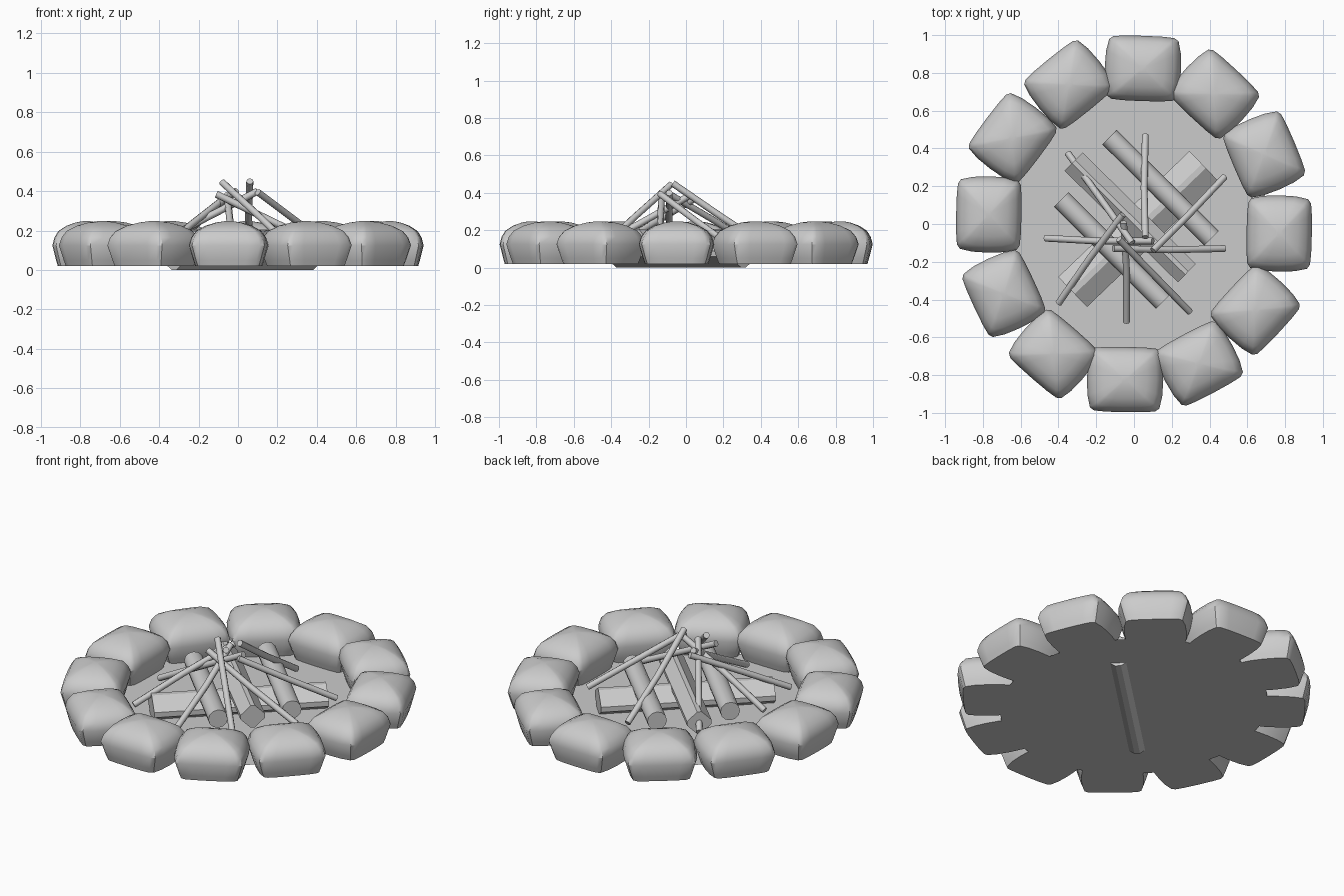
import bpy, bmesh, math, random
from mathutils import Vector, Matrix

if "Cube" in bpy.data.objects:
    bpy.data.objects.remove(bpy.data.objects["Cube"])

random.seed(4)


def make(name, bm, smooth=None):
    bmesh.ops.recalc_face_normals(bm, faces=bm.faces)
    me = bpy.data.meshes.new(name)
    bm.to_mesh(me)
    bm.free()
    ob = bpy.data.objects.new(name, me)
    bpy.context.collection.objects.link(ob)
    if smooth:
        bpy.ops.object.select_all(action='DESELECT')
        ob.select_set(True)
        bpy.context.view_layer.objects.active = ob
        bpy.ops.object.shade_smooth_by_angle(angle=math.radians(smooth))
    return ob


def loft(bm, rings):
    loops = [[bm.verts.new(p) for p in r] for r in rings]
    n = len(loops[0])
    for a, b in zip(loops, loops[1:]):
        for i in range(n):
            j = (i + 1) % n
            bm.faces.new((a[i], a[j], b[j], b[i]))
    bm.faces.new(loops[0][::-1])
    bm.faces.new(loops[-1])


def sweep(name, pts, section, smooth=None):
    # section (sideways, up) carried along the points
    pts = [Vector(p) for p in pts]
    d = (pts[-1] - pts[0]).normalized()
    side = d.cross(Vector((0, 0, 1))).normalized()
    up = side.cross(d)
    bm = bmesh.new()
    loft(bm, [[p + side * u + up * v for u, v in section] for p in pts])
    return make(name, bm, smooth)


def circle(r, n):
    return [(r * math.cos(math.tau * i / n), r * math.sin(math.tau * i / n)) for i in range(n)]


def split_section(w, h, c):
    # square standing on its edge with chamfered corners
    return [(w, -c), (w, c), (c, h), (-c, h), (-w, c), (-w, -c), (-c, -h), (c, -h)]


# ring of twelve stones: bowed square outline stacked into a low dome
quarter = [(1, 0), (0.99, 0.5), (0.96, 0.8), (0.87, 0.91), (0.5, 0.98), (0, 1)]
half = quarter + [(-x, y) for x, y in quarter[-2::-1]]
outline = half + [(x, -y) for x, y in half[-2:0:-1]]
profile = [(0.02, 0.84), (0.05, 0.89), (0.125, 1.0), (0.165, 0.94), (0.198, 0.82), (0.225, 0.58), (0.241, 0.32), (0.248, 0.1)]
facing = [88, 47, 23, -1, -43, -62, -91, -131, -155, -181, -217, -231]
for k in range(12):
    a = math.radians(86.5 - 30 * k)
    rot = Matrix.Rotation(math.radians(facing[k]), 3, 'Z')
    centre = Vector((0.77 * math.cos(a), 0.825 * math.sin(a), 0))
    rings = [[centre + rot @ Vector((0.173 * s * x, 0.202 * s * y, z)) for x, y in outline]
             for z, s in profile]
    bm = bmesh.new()
    loft(bm, rings)
    make(f"stone_{k + 1}", bm, 35)

# ash bed
bm = bmesh.new()
bm.faces.new([bm.verts.new((x * 0.71, y * 0.76, 0.018)) for x, y in circle(1, 36)])
make("ash_bed", bm)

# split beams
sweep("base_beam", [(-0.325, -0.36, 0.075), (0.37, 0.307, 0.075)], split_section(0.11, 0.075, 0.015))
sweep("middle_beam", [(-0.32, 0.33, 0.14), (0.28, -0.26, 0.14)], split_section(0.068, 0.066, 0.012))

# round logs
for i, (p, q) in enumerate([((-0.13, 0.46, 0.15), (0.41, -0.075, 0.145)),
                            ((-0.385, 0.13, 0.15), (0.155, -0.41, 0.15))]):
    sweep(f"round_log_{i + 1}", [p, q], circle(0.054, 12), 40)

# kindling sticks leaning together
sticks = [((-0.47, -0.075, 0.10), (0.10, -0.09, 0.40)),
          ((0.48, -0.13, 0.10), (-0.11, -0.13, 0.385)),
          ((-0.40, -0.42, 0.09), (-0.06, 0.05, 0.37)),
          ((-0.04, -0.52, 0.09), (-0.055, 0.01, 0.38)),
          ((0.295, -0.465, 0.09), (-0.08, -0.08, 0.445)),
          ((0.48, 0.25, 0.11), (0.10, -0.14, 0.395)),
          ((0.06, 0.47, 0.09), (0.06, -0.07, 0.45)),
          ((-0.35, 0.375, 0.11), (-0.01, -0.10, 0.40))]
for i, (p, q) in enumerate(sticks):
    mid = (Vector(p) + Vector(q)) / 2 + Vector((random.uniform(-0.01, 0.01), random.uniform(-0.01, 0.01), 0))
    sweep(f"stick_{i + 1}", [p, mid, q], circle(0.018, 8), 50)
